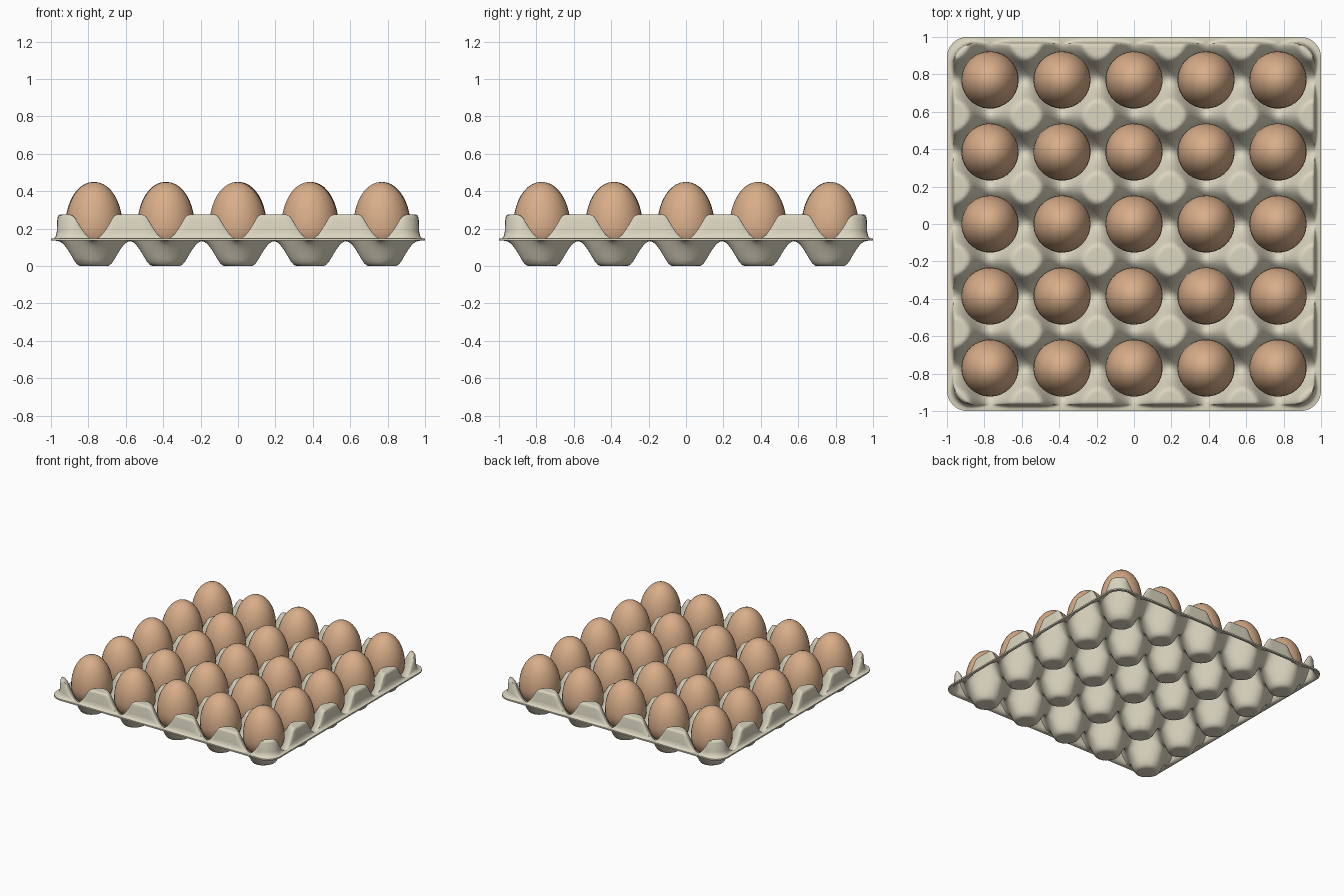
import bpy, bmesh, math, random
from mathutils import Vector

if "Cube" in bpy.data.objects:
    bpy.data.objects.remove(bpy.data.objects["Cube"])

random.seed(4)
PITCH = 0.385      # spacing of the cups
THICK = 0.011      # thickness of the pulp sheet
RIM_Z = 0.147


def material(name, rgb):
    m = bpy.data.materials.new(name)
    m.diffuse_color = (*rgb, 1)
    m.use_nodes = True
    m.node_tree.nodes["Principled BSDF"].inputs["Base Color"].default_value = m.diffuse_color
    return m


pulp = material("cream pulp", (0.71, 0.67, 0.53))
shell = material("brown eggshell", (0.69, 0.42, 0.25))


def add_object(name, bm, mat):
    me = bpy.data.meshes.new(name)
    bm.to_mesh(me)
    bm.free()
    me.materials.append(mat)
    ob = bpy.data.objects.new(name, me)
    bpy.context.collection.objects.link(ob)
    return ob


def smin(a, b, k):
    h = max(k - abs(a - b), 0) / k
    return min(a, b) - h * h * k / 4


def wave(x, y):
    # cups and posts: clipped sum of two cosines
    f = math.cos(2 * math.pi * x / PITCH) + math.cos(2 * math.pi * y / PITCH)
    h = smin(0.144 - 0.109 * f, 0.275, 0.025)
    return -smin(-h, -THICK, 0.025)


# Tray: concentric rounded-square grid; the outer rings fall to a flat rim
edge = [(0.961, 0.97), (0.966, 0.85), (0.969, 0.3), (0.975, 0.08), (0.985, 0), (1.0, 0)]
N = 78
half = [0.953 * i / N for i in range(1, N + 1)] + [e[0] for e in edge]
lines = [-c for c in reversed(half)] + [0.0] + half
weight = {round(c, 4): w for c, w in edge}

bm = bmesh.new()
rows = []
for y in lines:
    row = []
    for x in lines:
        m = max(abs(x), abs(y))
        r = 0.11 * m
        c = m - r
        px, py = abs(x), abs(y)
        if px > c and py > c:                 # round the corner of this ring
            v = Vector((px - c, py - c))
            v *= r / v.length
            px, py = c + v.x, c + v.y
        px, py = math.copysign(px, x), math.copysign(py, y)
        w = weight.get(round(m, 4), 1)
        z = RIM_Z + (wave(px, py) - RIM_Z) * w
        row.append(bm.verts.new((px, py, z)))
    rows.append(row)
for a, b in zip(rows, rows[1:]):
    for i in range(len(a) - 1):
        bm.faces.new((a[i], a[i + 1], b[i + 1], b[i]))
tray = add_object("egg_tray", bm, pulp)
sol = tray.modifiers.new("sheet thickness", 'SOLIDIFY')
sol.thickness = THICK
sol.offset = -1
bpy.context.view_layer.objects.active = tray
tray.select_set(True)
bpy.ops.object.modifier_apply(modifier=sol.name)
bpy.ops.object.shade_smooth_by_angle(angle=math.radians(50))

# Eggs: spheres stretched more above the widest point than below
bm = bmesh.new()
bmesh.ops.create_uvsphere(bm, u_segments=32, v_segments=20, radius=1)
for v in bm.verts:
    v.co = (v.co.x * 0.153, v.co.y * 0.153, v.co.z * (0.24 if v.co.z > 0 else 0.155))
for f in bm.faces:
    f.smooth = True
first = add_object("egg", bm, shell)
for i in range(25):
    egg = first if i == 0 else first.copy()
    if i:
        bpy.context.collection.objects.link(egg)
    egg.name = f"egg_{i + 1}"
    egg.location = ((i % 5 - 2) * PITCH, (i // 5 - 2) * PITCH, 0.21)
    egg.rotation_euler = (random.uniform(-.03, .03), random.uniform(-.03, .03), random.uniform(0, 6))
